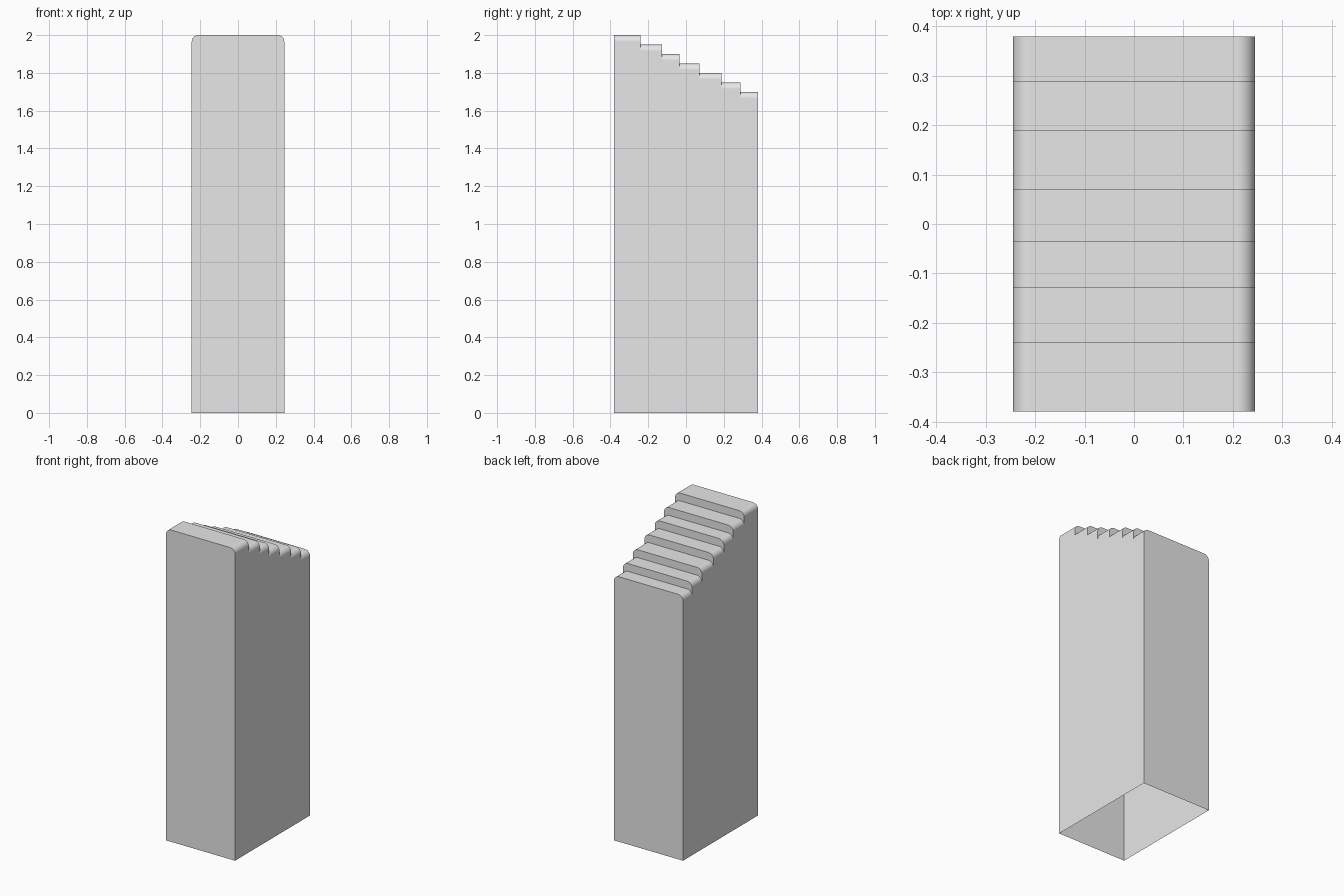
import bpy
import bmesh
from math import cos, sin, pi

cube = bpy.data.objects.get("Cube")
if cube:
    bpy.data.objects.remove(cube, do_unlink=True)

HALF_WIDTH = 0.245
RADIUS = 0.035
SEGMENTS = 8
STEP_EDGES = [-0.38, -0.24, -0.128, -0.034, 0.071, 0.189, 0.289, 0.38]
STEP_HEIGHTS = [2.0 - 0.05 * i for i in range(len(STEP_EDGES) - 1)]

grey = bpy.data.materials.new("light grey")
grey.use_nodes = True
colour = (0.8, 0.8, 0.8, 1)
grey.diffuse_color = colour
grey.node_tree.nodes["Principled BSDF"].inputs["Base Color"].default_value = colour

bm = bmesh.new()


def top_outline(y, z):
    """Round-cornered top line running from the right wall to the left wall."""
    angles = [pi / 2 * i / SEGMENTS for i in range(SEGMENTS + 1)]
    inner = HALF_WIDTH - RADIUS
    right = [(-inner - RADIUS * cos(a), z - RADIUS + RADIUS * sin(a)) for a in angles]
    left = [(-x, h) for x, h in reversed(right)]
    return [bm.verts.new((x, y, h)) for x, h in right + left]


def bridge(a, b):
    for i in range(len(a) - 1):
        bm.faces.new((a[i], a[i + 1], b[i + 1], b[i]))


# Treads, with risers joining each one to the next
outlines = []
for i, z in enumerate(STEP_HEIGHTS):
    near, far = top_outline(STEP_EDGES[i], z), top_outline(STEP_EDGES[i + 1], z)
    bridge(near, far)
    if outlines:
        bridge(outlines[-1], near)
    outlines += [near, far]

# Front, back and stepped side walls, with the underside left open
front, back = [[bm.verts.new((x, y, 0)) for x in (-HALF_WIDTH, HALF_WIDTH)]
               for y in (STEP_EDGES[0], STEP_EDGES[-1])]
bm.faces.new(outlines[0] + front[::-1])
bm.faces.new(outlines[-1] + back[::-1])
for side in (0, -1):
    bm.faces.new([o[side] for o in outlines] + [back[side], front[side]])

bmesh.ops.recalc_face_normals(bm, faces=bm.faces)
# Keep the outside facing outward on the open shell
bm.faces.ensure_lookup_table()
top = max(bm.faces, key=lambda f: f.calc_center_median().z)
if top.normal.z < 0:
    bmesh.ops.reverse_faces(bm, faces=bm.faces)

mesh = bpy.data.meshes.new("stepped_block")
bm.to_mesh(mesh)
bm.free()
mesh.materials.append(grey)
block = bpy.data.objects.new("stepped_block", mesh)
bpy.context.collection.objects.link(block)

# Smooth rounded edges, crisp corners
bpy.ops.object.select_all(action="DESELECT")
block.select_set(True)
bpy.context.view_layer.objects.active = block
bpy.ops.object.shade_smooth_by_angle(angle=pi / 6)
weighted = block.modifiers.new("even shading", "WEIGHTED_NORMAL")
weighted.keep_sharp = True
